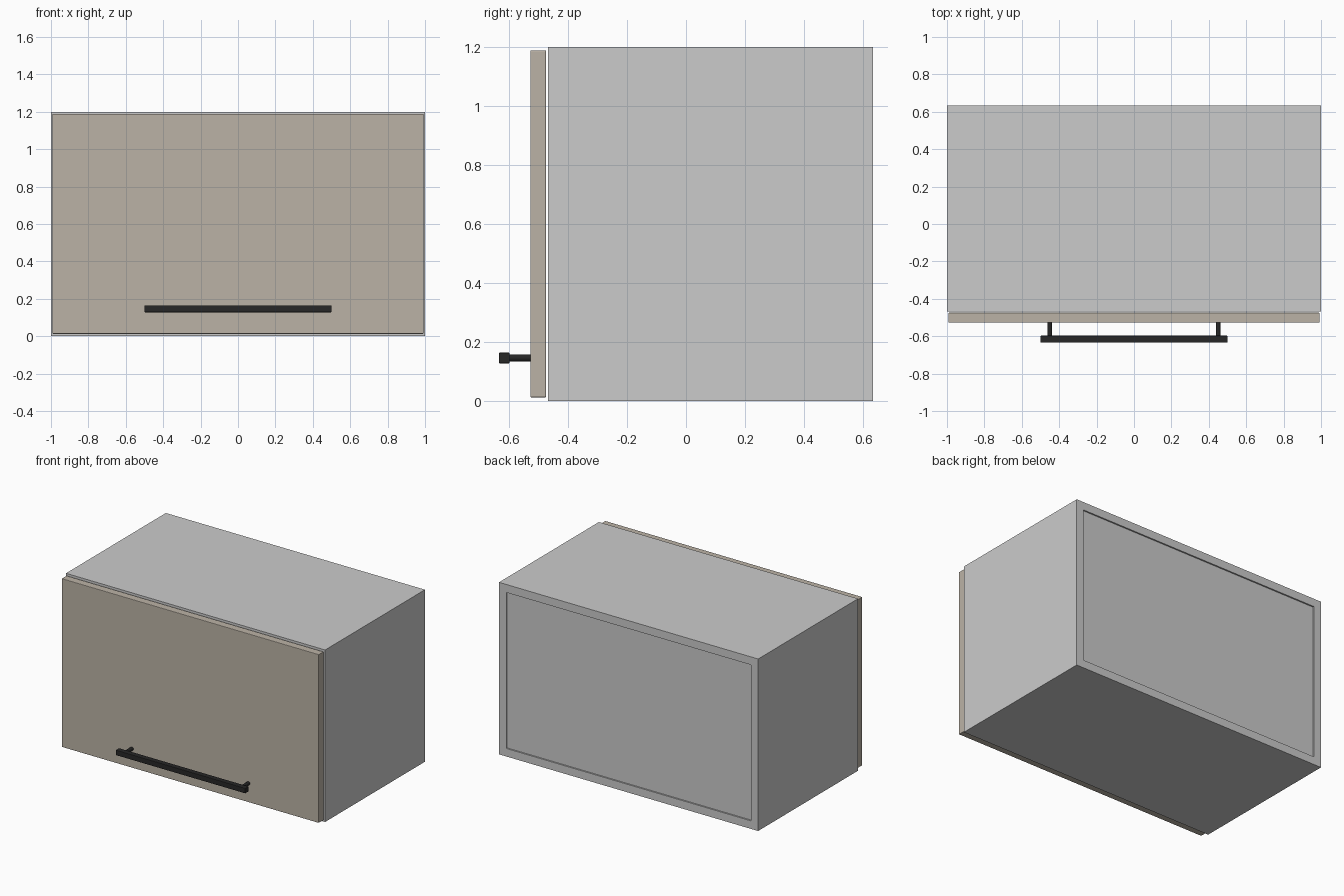
import bpy, math

if "Cube" in bpy.data.objects:
    bpy.data.objects.remove(bpy.data.objects["Cube"])


def material(name, rgb):
    m = bpy.data.materials.new(name)
    m.diffuse_color = (*rgb, 1)
    m.use_nodes = True
    m.node_tree.nodes["Principled BSDF"].inputs["Base Color"].default_value = m.diffuse_color
    return m


def box(name, x, y, z, mat=None, bevel=0):
    """Box spanning the given (min, max) ranges."""
    spans = (x, y, z)
    bpy.ops.mesh.primitive_cube_add(size=1, location=[(a + b) / 2 for a, b in spans])
    ob = bpy.context.object
    ob.name = name
    ob.scale = [b - a for a, b in spans]
    bpy.ops.object.transform_apply(location=False, rotation=False, scale=True)
    if mat:
        ob.data.materials.append(mat)
    if bevel:
        mod = ob.modifiers.new("soft_edges", "BEVEL")
        mod.width = bevel
        mod.segments = 2
    return ob


beige = material("beige_front", (0.50, 0.45, 0.38))
black = material("black_metal", (0.02, 0.02, 0.02))

W, H, T = 1.0, 1.2, 0.056      # half width, height, board thickness
FRONT, BACK = -0.468, 0.633

# Carcass boards
for side, s in (("left", -1), ("right", 1)):
    box(f"{side}_side", sorted((s * W, s * (W - T))), (FRONT, BACK), (0, H))
inner = (-W + T, W - T)
box("bottom_board", inner, (FRONT, BACK), (0, T))
box("top_board", inner, (FRONT, BACK), (H - T, H))

# Back panel, slightly recessed
box("back_panel", inner, (BACK - 0.04, BACK - 0.01), (T, H - T))

# Flap door with a thin gap to the carcass
box("flap_door", (-0.992, 0.992), (-0.527, -0.474), (0.013, 1.188), beige, 0.003)

# Bar handle on two posts
box("handle_bar", (-0.5, 0.5), (-0.634, -0.597), (0.128, 0.164), black, 0.003)
for side, s in (("left", -1), ("right", 1)):
    bpy.ops.mesh.primitive_cylinder_add(
        vertices=24, radius=0.0125, depth=0.08,
        location=(s * 0.45, -0.564, 0.146), rotation=(math.pi / 2, 0, 0))
    post = bpy.context.object
    post.name = f"{side}_handle_post"
    post.data.materials.append(black)
    bpy.ops.object.shade_smooth_by_angle()
